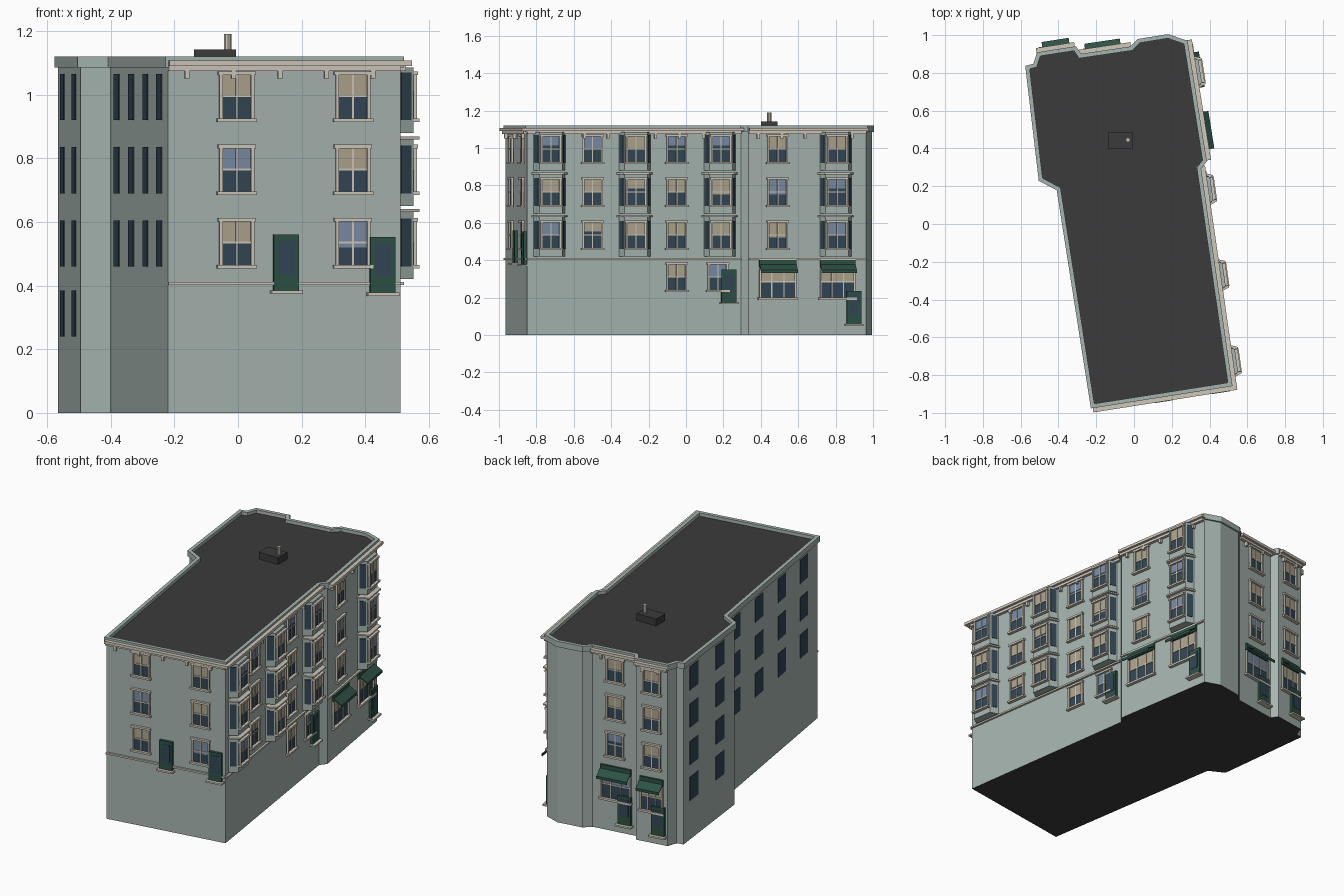
import bpy, bmesh, random
from mathutils import Matrix, Vector

if "Cube" in bpy.data.objects:
    bpy.data.objects.remove(bpy.data.objects["Cube"])
random.seed(4)

# ---------- colours ----------
COLOURS = {
    "wall_sage": (0.38, 0.46, 0.43), "trim_beige": (0.62, 0.57, 0.49),
    "glass_navy": (0.032, 0.062, 0.09), "glass_sky": (0.19, 0.26, 0.37),
    "blind_tan": (0.42, 0.37, 0.26), "green_dark": (0.026, 0.082, 0.058),
    "roof_charcoal": (0.043, 0.043, 0.043),
}
MATS = {}
for n, c in COLOURS.items():
    MATS[n] = bpy.data.materials.new(n)
    MATS[n].diffuse_color = (*c, 1)
IDX = {n: i for i, n in enumerate(COLOURS)}


class Part:
    """One named object collected from prisms."""
    def __init__(self, name):
        self.name, self.bm = name, bmesh.new()

    def prism(self, pts, z0, z1, mat, m=Matrix()):
        lo = [self.bm.verts.new(m @ Vector((x, y, z0))) for x, y in pts]
        hi = [self.bm.verts.new(m @ Vector((x, y, z1))) for x, y in pts]
        n = len(pts)
        faces = [self.bm.faces.new(lo[::-1]), self.bm.faces.new(hi)]
        faces += [self.bm.faces.new((lo[i], lo[(i + 1) % n], hi[(i + 1) % n], hi[i])) for i in range(n)]
        for f in faces:
            f.material_index = IDX[mat]
        return faces

    def box(self, m, u0, u1, d0, d1, z0, z1, mat):
        return self.prism([(u0, d0), (u1, d0), (u1, d1), (u0, d1)], z0, z1, mat, m)

    def done(self):
        bmesh.ops.recalc_face_normals(self.bm, faces=self.bm.faces)
        me = bpy.data.meshes.new(self.name)
        self.bm.to_mesh(me)
        for mat in MATS.values():
            me.materials.append(mat)
        bpy.context.collection.objects.link(bpy.data.objects.new(self.name, me))


class Wall:
    """Wall frame: u runs along the wall, d points outward, z up."""
    def __init__(self, p, q):
        self.p, self.q = Vector(p), Vector(q)
        self.len = (self.q - self.p).length
        u = self.u = (self.q - self.p).normalized()
        self.m = Matrix(((u.x, u.y, 0, p[0]), (u.y, -u.x, 0, p[1]), (0, 0, 1, 0), (0, 0, 0, 1)))

    def at(self, value, axis):          # wall position of a world x (0) or y (1)
        return (value - self.p[axis]) / self.u[axis]


# ---------- footprint, counter-clockwise ----------
FOOT = [(-.22, -.965), (.51, -.85), (.345, .295), (.375, .335), (.275, .962), (.18, .995),
        (.025, .97), (-.015, .93), (-.285, .89), (-.312, .93), (-.505, .90), (-.525, .84),
        (-.565, .83), (-.495, .235), (-.40, .185)]
N = len(FOOT)
SIDES = [Wall(FOOT[i], FOOT[(i + 1) % N]) for i in range(N)]
FRONT, RIGHT_A, RIGHT_B, BACK_C, BACK_D, LEFT_B, LEFT_A = (SIDES[i] for i in (0, 1, 3, 7, 9, 12, 14))


def offset(dist):                       # footprint grown outward
    out = []
    for i in range(N):
        a, b = SIDES[i - 1].u, SIDES[i].u
        na, nb = Vector((a.y, -a.x)), Vector((b.y, -b.x))
        out.append(Vector(FOOT[i]) + (na + nb) * dist / (1 + na.dot(nb)))
    return out


# ---------- main body and roof ----------
body = Part("building_body")
f = body.prism(FOOT, 0, 1.10, "wall_sage")
f[0].material_index = f[1].material_index = IDX["roof_charcoal"]
body.done()

# ---------- parapet ring ----------
parapet = Part("parapet")
inner, outer = offset(-.012), offset(.010)
for i in range(N):
    j = (i + 1) % N
    parapet.prism([inner[i], outer[i], outer[j], inner[j]], 1.085, 1.12, "wall_sage")
parapet.done()

# ---------- cornices with brackets, and string course ----------
cornice, brackets, course = Part("cornice"), Part("cornice_brackets"), Part("string_course")
for w in (FRONT, RIGHT_A, RIGHT_B, BACK_C, BACK_D):
    e = .03 if w in (FRONT, RIGHT_A) else .005
    s = .03 if w is RIGHT_A else 0
    cornice.box(w.m, -s, w.len + (e if w is FRONT else .01), -.012, .033, 1.09, 1.107, "trim_beige")
    cornice.box(w.m, 0, w.len, 0, .018, 1.075, 1.09, "trim_beige")
    k = max(2, round(w.len / .135))
    for i in range(k):
        u = (i + .4) * w.len / k
        brackets.box(w.m, u - .007, u + .007, 0, .016, 1.05, 1.076, "trim_beige")
for w in (FRONT, RIGHT_A, RIGHT_B):
    course.box(w.m, 0, w.len, 0, .012, .402, .412, "trim_beige")
for p in (cornice, brackets, course):
    p.done()

# ---------- sash windows ----------
windows = Part("sash_windows")
FLOORS = (.46, .69, .92)


def window(m, u, z, w=.11, h=.15):
    a, b, t = u - w / 2, u + w / 2, z + h
    B = lambda *k: windows.box(m, *k)
    mid = z + h * random.choice((.4, .5, .5, .62))
    B(a, b, 0, .003, z, mid, "glass_navy")
    B(a, b, 0, .003, mid, t, random.choice(("blind_tan", "blind_tan", "glass_sky")))
    B(a, a + .01, 0, .012, z, t, "trim_beige")
    B(b - .01, b, 0, .012, z, t, "trim_beige")
    B(a - .005, b + .005, 0, .015, t - .009, t + .003, "trim_beige")
    B(a - .008, b + .008, 0, .02, z - .006, z + .005, "trim_beige")
    B(u - .003, u + .003, 0, .007, z, t, "trim_beige")
    B(a, b, 0, .007, z + h * .5 - .003, z + h * .5 + .003, "trim_beige")


for z in FLOORS:
    for x in (-.005, .36):
        window(FRONT.m, FRONT.at(x, 0), z)
    for y in (-.50, -.05):
        window(RIGHT_A.m, RIGHT_A.at(y, 1), z)
    window(RIGHT_B.m, RIGHT_B.at(.49, 1), z)
    window(BACK_C.m, BACK_C.len * .52, z)
    window(BACK_D.m, BACK_D.len * .5, z)
for y in (-.05, .17):
    window(RIGHT_A.m, RIGHT_A.at(y, 1), .235)

# ---------- bay windows: one angled box per floor ----------
bays, bay_glass, ledges = Part("bay_boxes"), Part("bay_side_glass"), Part("bay_ledges")
for w, y in ((RIGHT_A, -.73), (RIGHT_A, -.275), (RIGHT_A, .18), (RIGHT_B, .80)):
    c = w.at(y, 1)
    plan = [(c - .085, 0), (c - .062, .05), (c + .062, .05), (c + .085, 0)]
    wide = [(c - .097, 0), (c - .07, .068), (c + .07, .068), (c + .097, 0)]
    world = [(w.m @ Vector((*p, 0))).xy for p in plan]
    faces = [Wall(world[i], world[i + 1]) for i in range(3)]
    for z, z0, z1 in zip(FLOORS, (.42, .65, .88), (.64, .868, 1.085)):
        bays.prism(plan, z0, z1, "wall_sage", w.m)
        if z < .9:
            ledges.prism(wide, z1 - .009, z1, "trim_beige", w.m)
        window(faces[1].m, faces[1].len / 2, z)
        for s in (faces[0], faces[2]):
            bay_glass.box(s.m, .009, s.len - .009, 0, .003, z, z + .15, "glass_navy")
for p in (windows, bays, bay_glass, ledges):
    p.done()

# ---------- plain windows on the left walls ----------
plain = Part("plain_left_windows")
for w, xs, rows in ((LEFT_A, (-.38, -.335, -.29, -.247), FLOORS), (LEFT_B, (-.551, -.515), (.24,) + FLOORS)):
    for x in xs:
        u = w.at(x, 0)
        for z in rows:
            plain.box(w.m, u - .05, u + .05, 0, .003, z, z + .145, "glass_navy")
plain.done()

# ---------- shop windows with awnings ----------
shops, awnings = Part("shop_windows"), Part("awnings")


def shop(w, u, width):
    a, b = u - width / 2, u + width / 2
    B = lambda *k: shops.box(w.m, *k)
    B(a, b, 0, .003, .195, .285, "glass_navy")
    B(a, b, 0, .003, .285, .355, random.choice(("blind_tan", "glass_sky")))
    for x in (a, b - .01):
        B(x, x + .01, 0, .012, .195, .355, "trim_beige")
    for x in (a + width / 3, b - width / 3):
        B(x - .003, x + .003, 0, .007, .2, .35, "trim_beige")
    B(a, b, 0, .007, .282, .288, "trim_beige")
    B(a - .008, b + .008, 0, .02, .188, .2, "trim_beige")
    awnings.box(w.m, a, b, 0, .012, .36, .402, "green_dark")
    # sloped sheet: side profile swept along the wall
    side = w.m @ Matrix(((0, 0, 1, 0), (1, 0, 0, 0), (0, 1, 0, 0), (0, 0, 0, 1)))
    awnings.prism([(0, .385), (.06, .348), (.06, .332), (.056, .332), (.056, .344), (0, .379)],
                  a, b, "green_dark", side)


shop(RIGHT_B, RIGHT_B.at(.49, 1), .20)
shop(RIGHT_B, RIGHT_B.at(.81, 1), .19)
shop(BACK_C, BACK_C.len * .54, .19)
shop(BACK_D, BACK_D.len * .5, .145)
shops.done()
awnings.done()

# ---------- doors with steps ----------
doors, steps = Part("doors"), Part("door_steps")
for w, u, z in ((FRONT, FRONT.at(.15, 0), .385), (FRONT, FRONT.at(.453, 0), .378),
                (RIGHT_A, RIGHT_A.at(.228, 1), .175), (RIGHT_B, RIGHT_B.at(.897, 1), .06),
                (BACK_C, BACK_C.len * .75, .06), (BACK_D, BACK_D.len * .72, .06)):
    doors.box(w.m, u - .04, u + .04, 0, .016, z, z + .175, "green_dark")
    doors.box(w.m, u - .026, u + .026, .016, .018, z + .05, z + .155, "glass_navy")
    steps.box(w.m, u - .05, u + .05, 0, .035, z - .01, z, "trim_beige")
doors.done()
steps.done()

# ---------- rooftop box and vent pipe ----------
roof_box = Part("rooftop_box")
roof_box.prism([(-.138, .40), (-.006, .40), (-.006, .488), (-.138, .488)], 1.09, 1.142, "roof_charcoal")
roof_box.done()
bpy.ops.mesh.primitive_cylinder_add(vertices=10, radius=.012, depth=.06, location=(-.032, .445, 1.16))
pipe = bpy.context.object
pipe.name = "vent_pipe"
pipe.data.materials.append(MATS["trim_beige"])

for m in bpy.data.materials:
    if m.users and not m.is_grease_pencil:
        m.use_nodes = True
        m.node_tree.nodes["Principled BSDF"].inputs["Base Color"].default_value = m.diffuse_color
